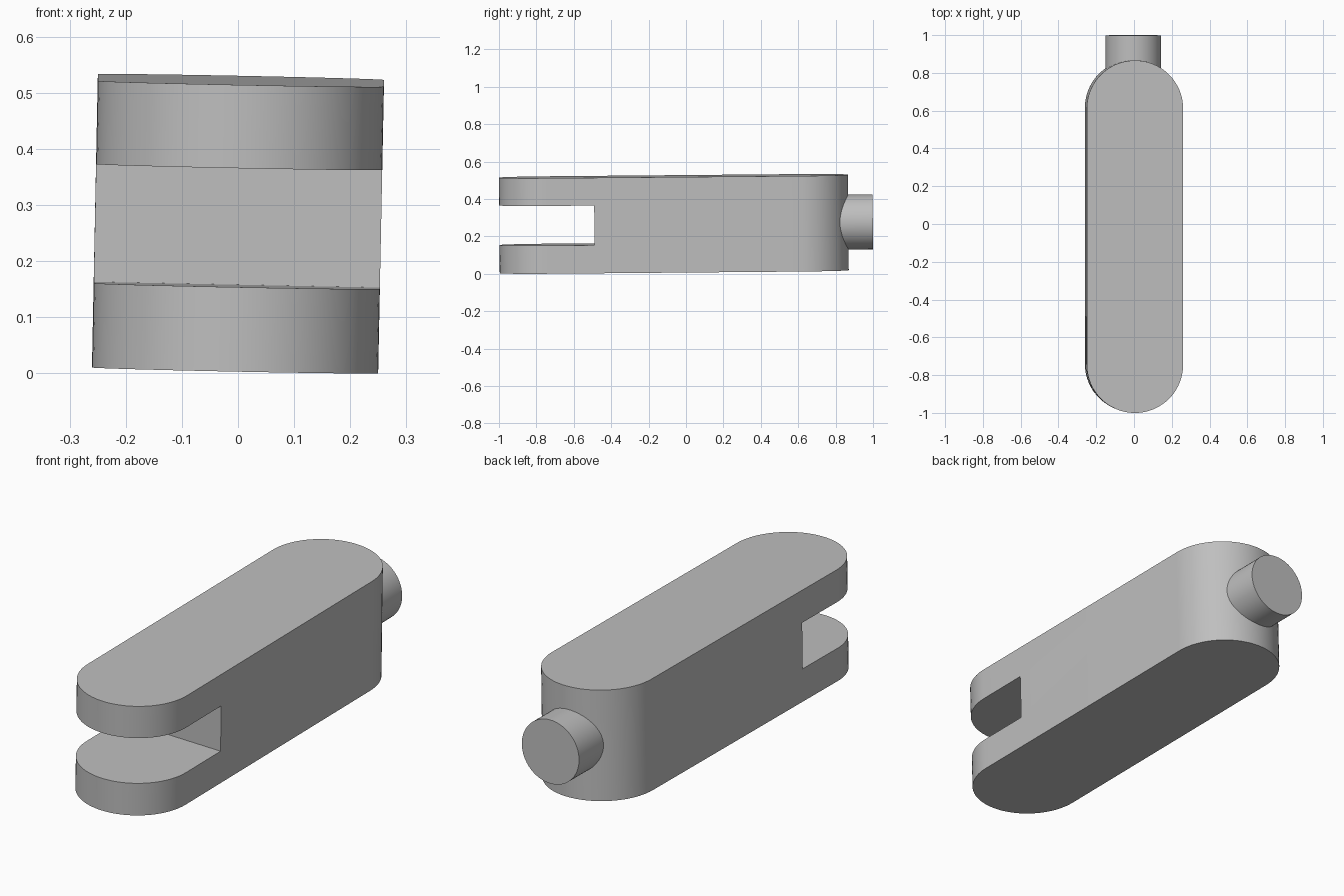
import bpy
import bmesh
from math import cos, sin, pi, radians
from mathutils import Matrix

cube = bpy.data.objects.get("Cube")
if cube:
    bpy.data.objects.remove(cube, do_unlink=True)

RADIUS = 0.255        # half width and end rounding
HALF_LENGTH = 0.933
HALF_HEIGHT = 0.2555
SEGMENTS = 40

# The whole part leans very slightly
FRAME = (Matrix.Translation((0, -0.065, 0.2665))
         @ Matrix.Rotation(radians(0.5), 4, 'X')
         @ Matrix.Rotation(radians(1.15), 4, 'Y'))

grey = bpy.data.materials.new("plain grey")
grey.use_nodes = True
grey.diffuse_color = (0.52, 0.52, 0.52, 1)
grey.node_tree.nodes["Principled BSDF"].inputs["Base Color"].default_value = (0.52, 0.52, 0.52, 1)


def make_object(name, bm):
    bmesh.ops.recalc_face_normals(bm, faces=bm.faces)
    mesh = bpy.data.meshes.new(name)
    bm.to_mesh(mesh)
    bm.free()
    mesh.transform(FRAME)
    mesh.materials.append(grey)
    obj = bpy.data.objects.new(name, mesh)
    bpy.context.collection.objects.link(obj)
    return obj


def activate(obj):
    bpy.ops.object.select_all(action='DESELECT')
    obj.select_set(True)
    bpy.context.view_layer.objects.active = obj


# Link body: rounded-end profile, extruded upward
bm = bmesh.new()
points = []
for end in (1, -1):
    for i in range(SEGMENTS + 1):
        a = pi * i / SEGMENTS
        points.append((end * RADIUS * cos(a),
                       end * (HALF_LENGTH - RADIUS + RADIUS * sin(a)), -HALF_HEIGHT))
base = bm.faces.new([bm.verts.new(p) for p in points])
top = bmesh.ops.extrude_face_region(bm, geom=[base])["geom"]
bmesh.ops.translate(bm, vec=(0, 0, 2 * HALF_HEIGHT),
                    verts=[g for g in top if isinstance(g, bmesh.types.BMVert)])
body = make_object("link_body", bm)

# Fork slot cut through the front end
bm = bmesh.new()
bmesh.ops.create_cube(bm, size=1, matrix=Matrix.Translation((0, -0.825, 0.001))
                      @ Matrix.Diagonal((1, 0.8, 0.212, 1)))
cutter = make_object("slot_cutter", bm)
cutter.hide_render = True
cut = body.modifiers.new("fork_slot", 'BOOLEAN')
cut.operation = 'DIFFERENCE'
cut.solver = 'EXACT'
cut.object = cutter
activate(body)
bpy.ops.object.modifier_apply(modifier=cut.name)
bpy.data.objects.remove(cutter, do_unlink=True)

# Round pin sticking out of the back end
bm = bmesh.new()
pin_start, pin_end = 0.80, 1.0637
bmesh.ops.create_cone(bm, cap_ends=True, segments=64, radius1=0.147, radius2=0.147,
                      depth=pin_end - pin_start,
                      matrix=Matrix.Translation((-0.003, (pin_start + pin_end) / 2, 0.002))
                      @ Matrix.Rotation(pi / 2, 4, 'X'))
pin = make_object("back_pin", bm)

for obj in (body, pin):
    activate(obj)
    bpy.ops.object.shade_smooth_by_angle(angle=radians(30))
